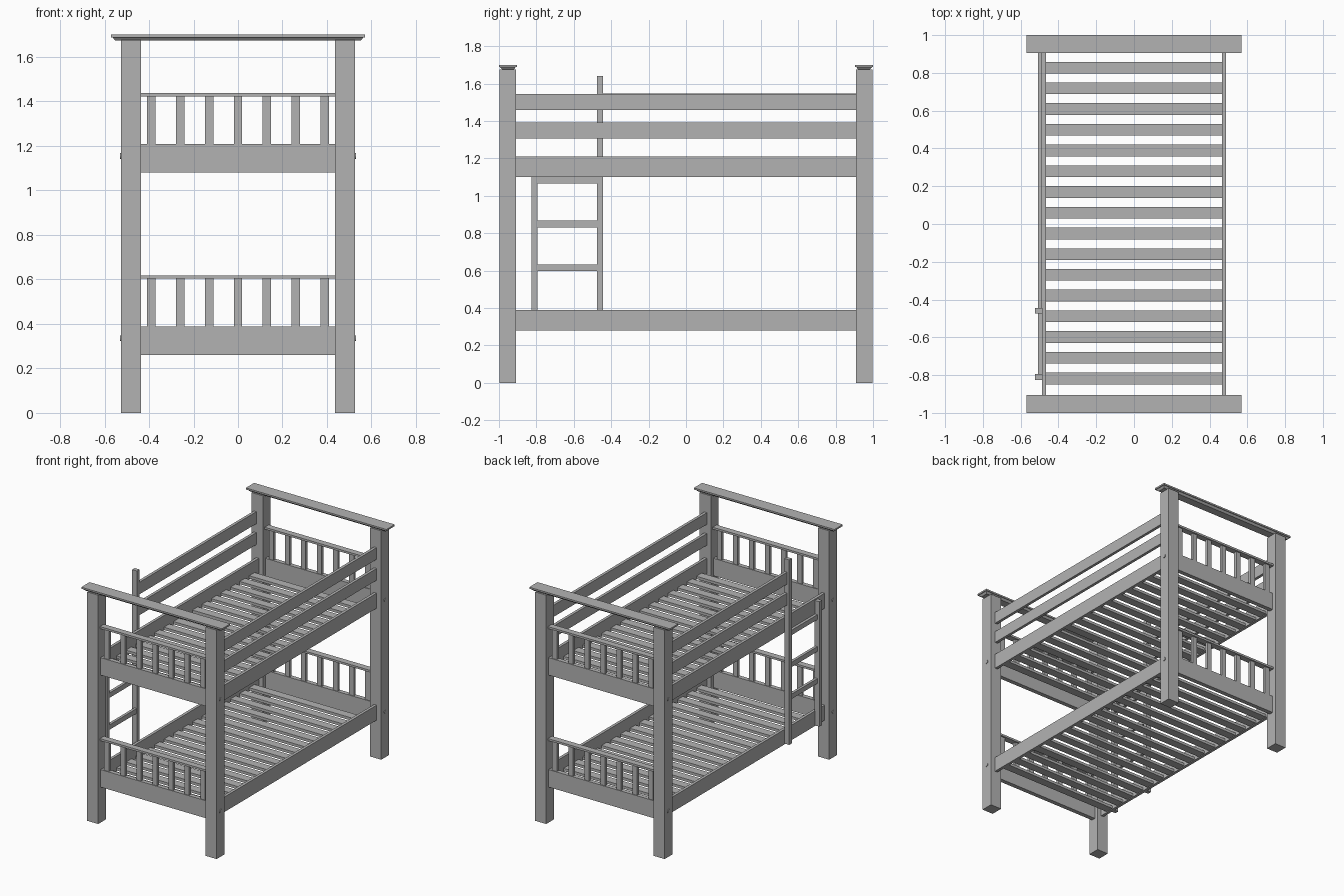
import bpy
import bmesh
import math
from mathutils import Matrix

cube = bpy.data.objects.get("Cube")
if cube:
    bpy.data.objects.remove(cube, do_unlink=True)

grey = bpy.data.materials.new("warm_free_grey")
grey.name = "plain_grey"
grey.use_nodes = True
colour = (0.45, 0.45, 0.45, 1)
grey.diffuse_color = colour
grey.node_tree.nodes["Principled BSDF"].inputs["Base Color"].default_value = colour


def finish(name, bm):
    mesh = bpy.data.meshes.new(name)
    bm.to_mesh(mesh)
    bm.free()
    mesh.materials.append(grey)
    obj = bpy.data.objects.new(name, mesh)
    bpy.context.collection.objects.link(obj)
    return obj


def box(name, xs, ys, zs, inset=0):
    """Box between the given limits; inset narrows its underside."""
    bm = bmesh.new()
    bmesh.ops.create_cube(bm, size=1)
    for v in bm.verts:
        low = v.co.z < 0
        co = []
        for value, (a, b) in zip(v.co, (xs, ys, zs)):
            a, b = min(a, b), max(a, b)
            co.append(a if value < 0 else b)
        if low:
            co[0] -= math.copysign(inset, v.co.x)
            co[1] -= math.copysign(inset, v.co.y)
        v.co = co
    return finish(name, bm)


def bolt(name, x, y, z):
    bm = bmesh.new()
    turn = Matrix.Translation((x, y, z)) @ Matrix.Rotation(math.pi / 2, 4, 'Y')
    bmesh.ops.create_cone(bm, cap_ends=True, segments=12, radius1=0.013,
                          radius2=0.013, depth=0.01, matrix=turn)
    return finish(name, bm)


LEG_IN, LEG_OUT = 0.435, 0.525
RAIL = (0.467, 0.488)
BEDS = {"lower": 0.28, "upper": 1.10}

for end, s in (("front", -1), ("back", 1)):
    # Legs and their bolts
    for side, t in (("left", 1), ("right", -1)):
        box(f"{end}_{side}_leg", (t * LEG_IN, t * LEG_OUT),
            (s * 0.908, s * 0.997), (0, 1.676))
        for level, z in BEDS.items():
            bolt(f"{end}_{side}_{level}_bolt", t * LEG_OUT, s * 0.953, z + 0.055)
    # Moulded cap across the leg tops
    box(f"{end}_cap", (-0.57, 0.57), (s * 0.904, s), (1.688, 1.70))
    box(f"{end}_cap_moulding", (-0.564, 0.564), (s * 0.91, s * 0.994),
        (1.674, 1.688), inset=0.012)
    # End boards with balusters
    for level, z in BEDS.items():
        base = z - 0.02
        box(f"{end}_{level}_end_board", (-LEG_IN, LEG_IN),
            (s * 0.937, s * 0.969), (base, base + 0.128))
        box(f"{end}_{level}_end_rail", (-LEG_IN, LEG_IN),
            (s * 0.93, s * 0.976), (base + 0.343, base + 0.358))
        for i in range(-3, 4):
            x = i * 0.13
            box(f"{end}_{level}_baluster", (x - 0.019, x + 0.019),
                (s * 0.942, s * 0.964), (base + 0.128, base + 0.343))

# Side rails and slats
for level, z in BEDS.items():
    for side, t in (("left", 1), ("right", -1)):
        box(f"{level}_{side}_rail", (t * RAIL[0], t * RAIL[1]),
            (-0.91, 0.91), (z, z + 0.11))
    for i in range(16):
        y = (i - 7.5) * 0.1097 + 0.005
        box(f"{level}_slat", (-0.467, 0.467), (y - 0.031, y + 0.031),
            (z + 0.005, z + 0.025))

# Guard rails, the right side leaving room for the ladder
for z in (1.305, 1.458):
    box("left_guard_rail", RAIL, (-0.91, 0.91), (z, z + 0.086))
    box("right_guard_rail", (-0.508, -0.487), (-0.46, 0.91), (z, z + 0.088))

# Ladder
for y, top in ((-0.46, 1.64), (-0.81, 1.20)):
    box("ladder_post", (-0.525, -0.485), (y - 0.015, y + 0.015), (0.285, top))
for z in (0.597, 0.831, 1.065):
    box("ladder_rung", (-0.508, -0.488), (-0.80, -0.47), (z, z + 0.036))
